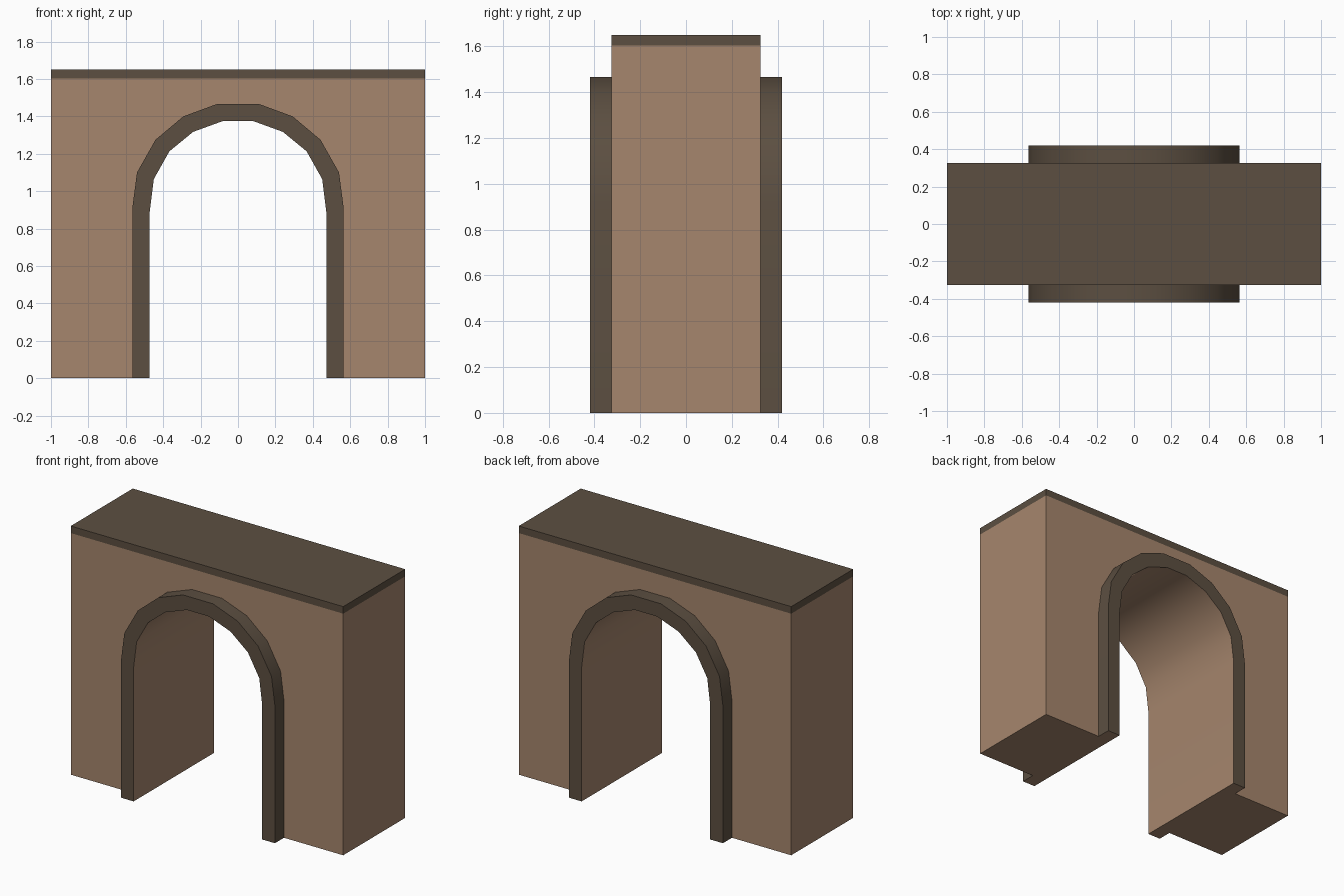
import bpy, bmesh, math

if "Cube" in bpy.data.objects:
    bpy.data.objects.remove(bpy.data.objects["Cube"])

# Colours
def material(name, rgb):
    m = bpy.data.materials.new(name)
    m.diffuse_color = (*rgb, 1)
    m.use_nodes = True
    m.node_tree.nodes["Principled BSDF"].inputs["Base Color"].default_value = m.diffuse_color
    return m

TAN = material("tan stone", (0.381, 0.238, 0.153))
DARK = material("dark stone", (0.107, 0.078, 0.053))

HALF, DEPTH, TRIM_Y, WALL_Z, TOP_Z = 1.0, 0.325, 0.42, 1.603, 1.65

# Right half of the arch lines, from the floor to the crown, mirrored to the left
def full_arch(right):
    return right + [(-x, z) for x, z in reversed(right)]

INNER = full_arch([(0.472, 0), (0.472, 0.89), (0.45, 1.065), (0.367, 1.213), (0.24, 1.317), (0.081, 1.375)])
OUTER = full_arch([(0.565, 0), (0.565, 0.91), (0.54, 1.10), (0.441, 1.275), (0.292, 1.40), (0.11, 1.467)])


def extruded(name, outline, y0, y1, mats, index_rule=None, hidden_rule=None):
    """Extrude an x-z outline along y, colour faces by rule and drop hidden faces."""
    bm = bmesh.new()
    face = bm.faces.new([bm.verts.new((x, y0, z)) for x, z in outline])
    geo = bmesh.ops.extrude_face_region(bm, geom=[face])["geom"]
    moved = [g for g in geo if isinstance(g, bmesh.types.BMVert)]
    bmesh.ops.translate(bm, verts=moved, vec=(0, y1 - y0, 0))
    bmesh.ops.recalc_face_normals(bm, faces=bm.faces)
    bm.normal_update()
    if index_rule:
        for f in bm.faces:
            f.material_index = index_rule(f)
    if hidden_rule:
        bmesh.ops.delete(bm, geom=[f for f in bm.faces if hidden_rule(f)], context="FACES")
    bmesh.ops.triangulate(bm, faces=[f for f in bm.faces if len(f.verts) > 4])
    mesh = bpy.data.meshes.new(name)
    bm.to_mesh(mesh)
    bm.free()
    for m in mats:
        mesh.materials.append(m)
    ob = bpy.data.objects.new(name, mesh)
    bpy.context.collection.objects.link(ob)
    bpy.ops.object.select_all(action="DESELECT")
    ob.select_set(True)
    bpy.context.view_layer.objects.active = ob
    bpy.ops.object.shade_smooth_by_angle(angle=math.radians(32))
    return ob


# Wall with the arched passage
wall = [(-HALF, 0), (-HALF, WALL_Z), (HALF, WALL_Z), (HALF, 0)] + INNER
extruded("arch_wall", wall, -DEPTH, DEPTH, [TAN],
         hidden_rule=lambda f: f.normal.z > 0.9 and f.calc_center_median().z > 1.5)

# Dark cap flush with the wall
cap = [(-HALF, WALL_Z), (-HALF, TOP_Z), (HALF, TOP_Z), (HALF, WALL_Z)]
extruded("top_cap", cap, -DEPTH, DEPTH, [DARK], hidden_rule=lambda f: f.normal.z < -0.9)

# Raised arch trim: dark outside, tan on the passage lining and feet
def trim_colour(f):
    if abs(f.normal.y) > 0.5:
        return 0
    c = f.calc_center_median()
    facing_in = f.normal.x * c.x + f.normal.z * (c.z - 0.9) < 0 and f.normal.z < 0.1
    lining = all(any(math.hypot(v.co.x - x, v.co.z - z) < 1e-4 for x, z in INNER) for v in f.verts)
    foot = f.normal.z < -0.9 and c.z < 0.01
    return 1 if (facing_in and lining) or foot else 0

for name, side in (("front_arch_trim", -1), ("back_arch_trim", 1)):
    extruded(name, OUTER + INNER[::-1], side * DEPTH, side * TRIM_Y, [DARK, TAN], trim_colour,
             hidden_rule=lambda f, s=side: f.normal.y * s < -0.9)
